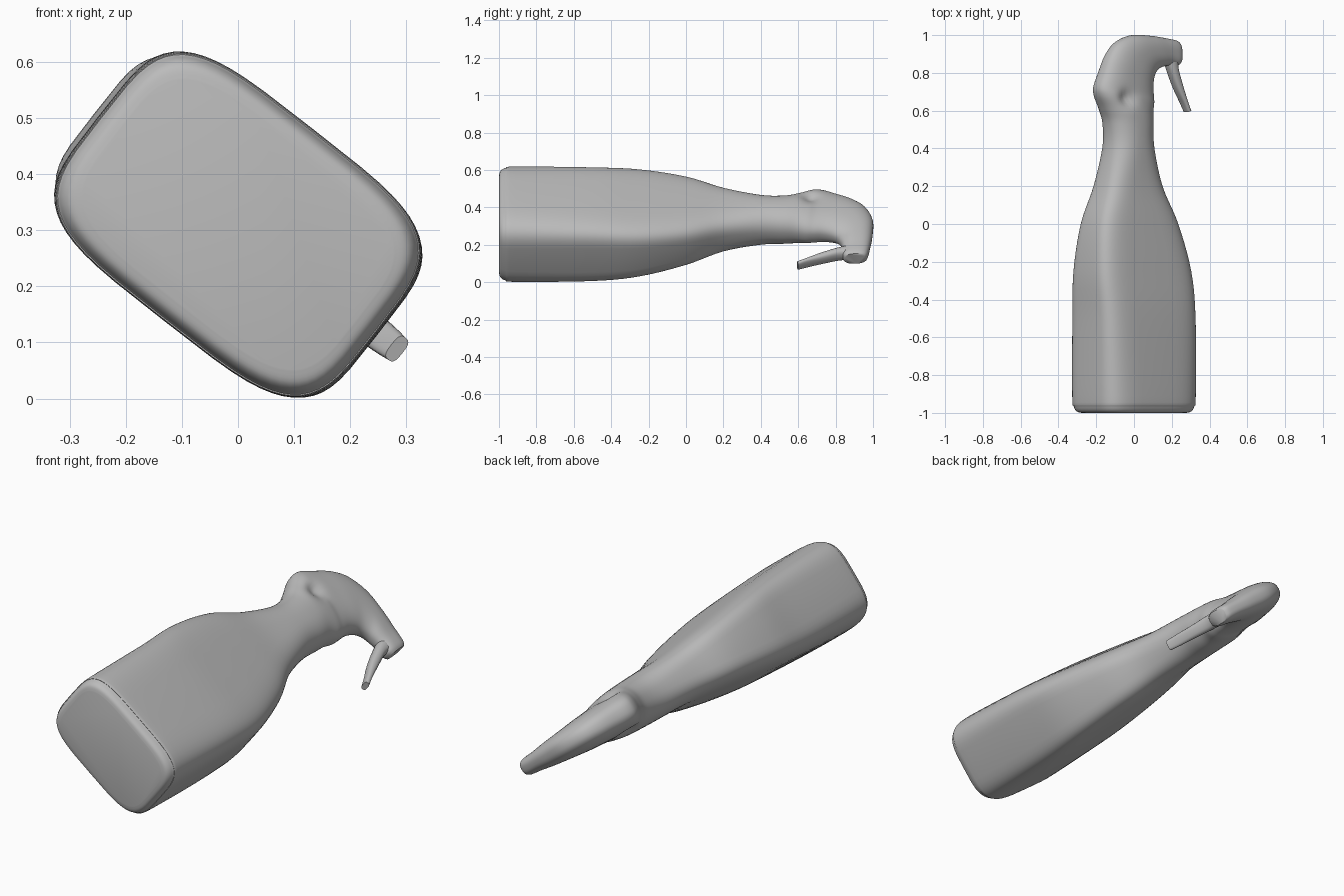
import bpy, bmesh, math
from mathutils import Vector

cube = bpy.data.objects.get("Cube")
if cube:
    bpy.data.objects.remove(cube)

grey = bpy.data.materials.new("plain grey")
grey.use_nodes = True
grey.diffuse_color = (0.5, 0.5, 0.5, 1)
grey.node_tree.nodes["Principled BSDF"].inputs["Base Color"].default_value = (0.5, 0.5, 0.5, 1)

# The bottle lies along y, rolled about its length: U is its wide axis, V its thin one
ROLL = math.radians(38)
U = Vector((math.cos(ROLL), 0, -math.sin(ROLL)))
V = Vector((math.sin(ROLL), 0, math.cos(ROLL)))
MID = Vector((0, 0, 0.31))


def catmull(a, b, c, d, t):
    return [0.5 * (2 * q + (r - p) * t + (2 * p - 5 * q + 4 * r - s) * t * t
                   + (3 * q - p - 3 * r + s) * t ** 3) for p, q, r, s in zip(a, b, c, d)]


def power(x, n):
    return math.copysign(abs(x) ** (2 / n), x)


def loft(name, sections, steps, sides, dent=None):
    """Skin superellipse rings: (back u, back y, front u, front y, half depth, squareness)."""
    rows = []
    last = len(sections) - 1
    for i in range(last):
        four = [sections[min(max(j, 0), last)] for j in range(i - 1, i + 3)]
        rows += [catmull(*four, k / steps) for k in range(steps)]
    rows.append(sections[-1])
    bm = bmesh.new()
    rings = []
    for bu, by, fu, fy, depth, n in rows:
        ring = []
        for k in range(sides):
            a = 2 * math.pi * k / sides
            s = 0.5 + 0.5 * power(math.cos(a), n)
            u, y, v = bu + (fu - bu) * s, by + (fy - by) * s, depth * power(math.sin(a), n)
            if dent:
                du, dy, size, amount = dent
                v *= 1 - amount * math.exp(-((u - du) ** 2 + (y - dy) ** 2) / size ** 2)
            ring.append(bm.verts.new(MID + U * u + V * v + Vector((0, y, 0))))
        rings.append(ring)
    for r0, r1 in zip(rings, rings[1:]):
        for k in range(sides):
            j = (k + 1) % sides
            bm.faces.new((r0[k], r0[j], r1[j], r1[k]))
    bm.faces.new(rings[0])
    bm.faces.new(rings[-1])
    bmesh.ops.recalc_face_normals(bm, faces=bm.faces)
    mesh = bpy.data.meshes.new(name)
    bm.to_mesh(mesh)
    bm.free()
    mesh.materials.append(grey)
    obj = bpy.data.objects.new(name, mesh)
    bpy.context.collection.objects.link(obj)
    bpy.ops.object.select_all(action="DESELECT")
    obj.select_set(True)
    bpy.context.view_layer.objects.active = obj
    bpy.ops.object.shade_smooth_by_angle(angle=math.radians(60))
    return obj


def straight(y, centre, half, depth, n):
    return (centre - half, y, centre + half, y, depth, n)


# Body, neck and hooked spray head in one skin
body = [straight(-1.0, 0, 0.27, 0.175, 4.2),
        straight(-0.992, 0, 0.293, 0.197, 4.2),
        straight(-0.965, 0, 0.307, 0.21, 4.2),
        straight(-0.91, 0, 0.314, 0.216, 4.2),
        straight(-0.5, 0, 0.316, 0.198, 4.8),
        straight(-0.25, -0.011, 0.312, 0.174, 4.8),
        straight(0, -0.03, 0.264, 0.145, 4.2),
        straight(0.2, -0.04, 0.186, 0.122, 3.2),
        straight(0.4, -0.038, 0.14, 0.116, 2.4),
        straight(0.53, -0.04, 0.14, 0.112, 2.3)]
head = [(-0.21, 0.61, 0.102, 0.59, 0.108, 2.3),
        (-0.246, 0.68, 0.112, 0.64, 0.1, 2.4),
        (-0.251, 0.73, 0.112, 0.68, 0.09, 2.5),
        (-0.223, 0.8, 0.11, 0.73, 0.084, 2.5),
        (-0.182, 0.89, 0.12, 0.775, 0.079, 2.4),
        (-0.122, 0.96, 0.138, 0.805, 0.072, 2.3),
        (-0.02, 0.999, 0.165, 0.825, 0.064, 2.3),
        (0.1, 0.997, 0.2, 0.835, 0.056, 2.4),
        (0.2, 0.985, 0.24, 0.84, 0.047, 2.5),
        (0.275, 0.972, 0.282, 0.838, 0.042, 2.8),
        (0.297, 0.958, 0.302, 0.85, 0.034, 2.8)]
loft("bottle_and_head", body + head, 5, 56, dent=(-0.12, 0.665, 0.042, 0.28))

# Trigger hanging from the nozzle
loft("trigger", [(0.205, 0.88, 0.285, 0.88, 0.036, 2.5),
                 (0.23, 0.815, 0.287, 0.82, 0.036, 2.5),
                 (0.274, 0.72, 0.318, 0.73, 0.031, 2.8),
                 (0.322, 0.64, 0.349, 0.648, 0.028, 3),
                 (0.347, 0.593, 0.372, 0.6, 0.025, 3)], 5, 20)
